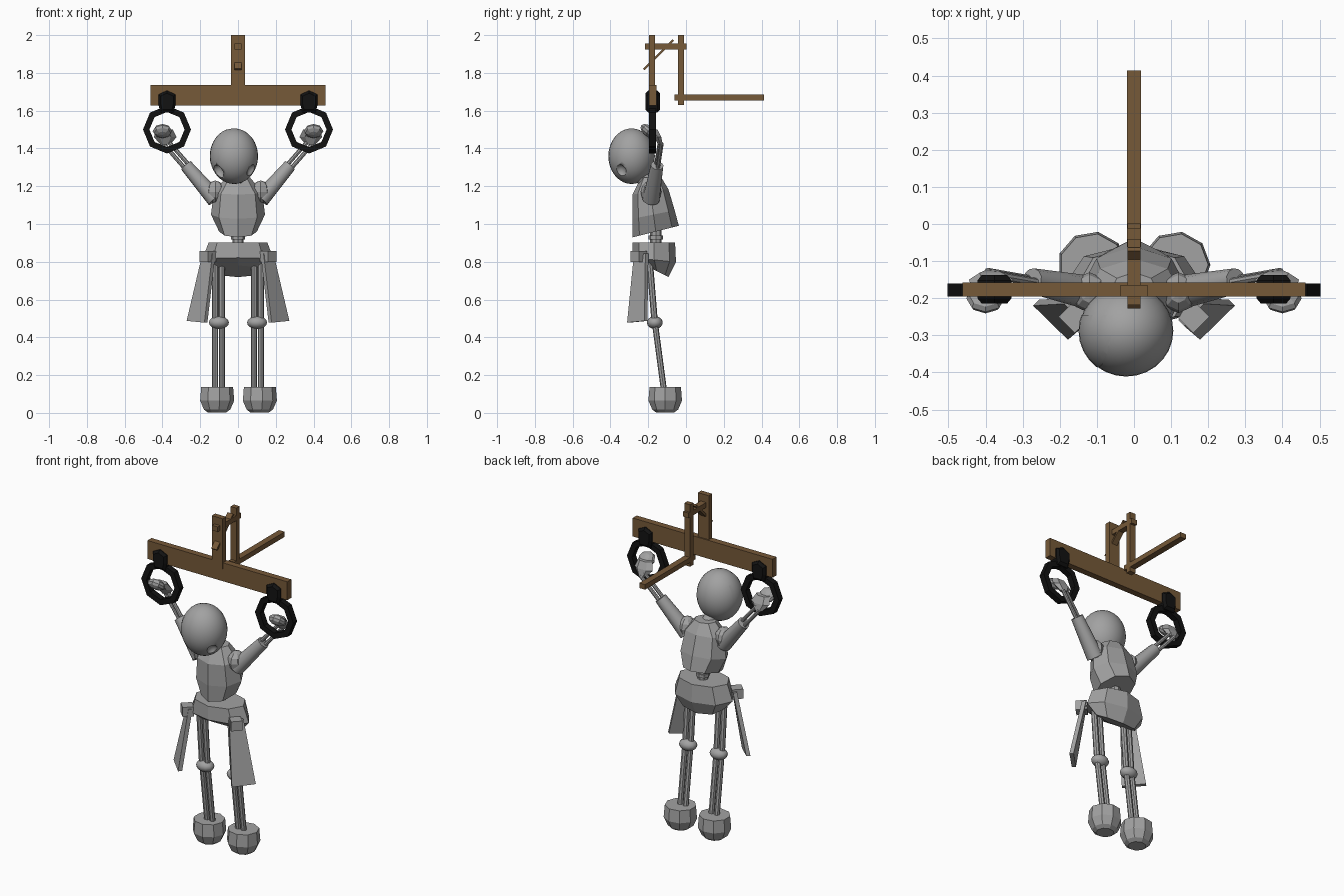
import bpy, bmesh, math
from mathutils import Vector, Matrix

cube = bpy.data.objects.get("Cube")
if cube:
    bpy.data.objects.remove(cube)


def material(name, color):
    m = bpy.data.materials.new(name)
    m.use_nodes = True
    m.diffuse_color = (*color, 1)
    m.node_tree.nodes["Principled BSDF"].inputs["Base Color"].default_value = (*color, 1)
    return m


GREY = material("plain grey", (0.36, 0.36, 0.36))
WOOD = material("brown wood", (0.18, 0.10, 0.04))
BLACK = material("black iron", (0.006, 0.006, 0.006))


def finish(name, bm, mat, smooth=False):
    bmesh.ops.recalc_face_normals(bm, faces=bm.faces)
    mesh = bpy.data.meshes.new(name)
    bm.to_mesh(mesh)
    bm.free()
    ob = bpy.data.objects.new(name, mesh)
    bpy.context.collection.objects.link(ob)
    mesh.materials.append(mat)
    if smooth:
        bpy.ops.object.select_all(action='DESELECT')
        bpy.context.view_layer.objects.active = ob
        ob.select_set(True)
        bpy.ops.object.shade_smooth_by_angle(angle=math.radians(40))
    return ob


def box(name, lo, hi, mat):
    lo, hi = Vector(lo), Vector(hi)
    bm = bmesh.new()
    bmesh.ops.create_cube(bm, size=1, matrix=Matrix.Translation((lo + hi) / 2)
                          @ Matrix.Diagonal((*(hi - lo), 1)))
    return finish(name, bm, mat)


def rod(name, a, b, r1, r2=None, sides=10, mat=GREY, smooth=True):
    a, b = Vector(a), Vector(b)
    d = b - a
    m = Matrix.Translation((a + b) / 2) @ d.to_track_quat('Z', 'Y').to_matrix().to_4x4()
    bm = bmesh.new()
    bmesh.ops.create_cone(bm, cap_ends=True, segments=sides, radius1=r1,
                          radius2=r2 or r1, depth=d.length, matrix=m)
    return finish(name, bm, mat, smooth)


def ball(name, c, size, u=16, v=10, tilt=0, smooth=True):
    m = Matrix.Translation(c) @ Matrix.Rotation(tilt, 4, 'X') @ Matrix.Diagonal((*size, 1))
    bm = bmesh.new()
    bmesh.ops.create_uvsphere(bm, u_segments=u, v_segments=v, radius=1, matrix=m)
    return finish(name, bm, GREY, smooth)


def loft(name, rings, mat=GREY, smooth=False):
    bm = bmesh.new()
    loops = [[bm.verts.new(p) for p in ring] for ring in rings]
    n = len(loops[0])
    for p, q in zip(loops, loops[1:]):
        for i in range(n):
            bm.faces.new((p[i], p[(i + 1) % n], q[(i + 1) % n], q[i]))
    bm.faces.new(loops[0][::-1])
    bm.faces.new(loops[-1])
    return finish(name, bm, mat, smooth)


def ring(x, y, z, rx, ry, slope=0, n=8):
    pts = []
    for i in range(n):
        a = math.tau * i / n
        dy = ry * math.sin(a)
        pts.append((x + rx * math.cos(a), y + dy, z + slope * dy))
    return pts


# Wooden control frame
box("crossbar", (-.462, -.195, 1.627), (.462, -.157, 1.737), WOOD)
box("front_post", (-.036, -.196, 1.70), (.036, -.164, 2), WOOD)
box("rear_post", (-.019, -.042, 1.63), (.019, -.011, 2), WOOD)
box("top_link", (-.018, -.218, 1.925), (.018, .002, 1.955), WOOD)
box("handle", (-.019, -.062, 1.655), (.019, .414, 1.685), WOOD)
brace = box("diagonal_brace", (-.018, -.11, -.006), (.018, .11, .006), WOOD)
brace.location = (0, -.146, 1.896)
brace.rotation_euler.x = math.radians(45)

# Head with hollow sockets and a raised side panel
HEAD = Vector((-.021, -.288, 1.359))
SIZE = Vector((.127, .123, .147))
head = ball("head", HEAD, SIZE, 28, 18)
for x in (-.105, .08):
    cutter = ball("socket_cutter", (x, -.35, 1.275), (.034, .034, .04))
    cutter.hide_render = True
    cutter.hide_viewport = True
    cut = head.modifiers.new("socket", 'BOOLEAN')
    cut.object = cutter
    cut.solver = 'EXACT'
bm = bmesh.new()
bmesh.ops.create_uvsphere(bm, u_segments=28, v_segments=18, radius=1.012)
for co, no in (((-.55, 0, 0), (-1, .1, .25)), ((0, 0, -.25), (0, .2, 1)), ((0, .35, 0), (0, -1, 0))):
    bmesh.ops.bisect_plane(bm, geom=bm.verts[:] + bm.edges[:] + bm.faces[:],
                           plane_co=co, plane_no=no, clear_inner=True)
bmesh.ops.transform(bm, verts=bm.verts, matrix=Matrix.Translation(HEAD) @ Matrix.Diagonal((*SIZE, 1)))
finish("head_side_panel", bm, GREY, True)

# Trunk
rod("neck", (0, -.19, 1.2), (-.01, -.25, 1.27), .04)
loft("torso", [ring(0, -.16, .96, .10, .122, .25), ring(0, -.172, 1.05, .143, .112, .2),
               ring(0, -.188, 1.17, .128, .095, .15), ring(0, -.185, 1.245, .065, .055)])
rod("spine", (0, -.16, .87), (0, -.16, .99), .03, sides=8)
rod("spine_disc", (0, -.16, .918), (0, -.16, .938), .038, sides=8)
loft("pelvis", [ring(0, -.155, .75, .135, .062, -.5), ring(0, -.168, .81, .19, .115, -.1),
                ring(0, -.17, .903, .155, .112)])

for side, s in (("right", -1), ("left", 1)):
    # Hanging ring and its clamp on the crossbar
    bm = bmesh.new()
    bmesh.ops.create_cone(bm, segments=8, radius1=.127, radius2=.127, depth=.036, cap_ends=True)
    caps = [f for f in bm.faces if len(f.verts) == 8]
    bmesh.ops.inset_region(bm, faces=caps[:1], thickness=.034)
    bmesh.ops.inset_region(bm, faces=caps[1:], thickness=.034)
    inner = [sorted(f.verts, key=lambda v: math.atan2(v.co.y, v.co.x)) for f in caps]
    bmesh.ops.delete(bm, geom=caps, context='FACES_ONLY')
    for i in range(8):
        j = (i + 1) % 8
        bm.faces.new((inner[0][i], inner[0][j], inner[1][j], inner[1][i]))
    bmesh.ops.transform(bm, verts=bm.verts, matrix=Matrix.Translation((s * .376, -.178, 1.5))
                        @ Matrix.Rotation(math.pi / 2, 4, 'X'))
    finish(side + "_ring", bm, BLACK)
    clamp = [(-.035, 1.59), (.035, 1.59), (.046, 1.635), (.046, 1.685), (0, 1.707), (-.046, 1.685), (-.046, 1.635)]
    loft(side + "_clamp", [[(s * .376 + x * k, y, 1.65 + (z - 1.65) * k) for x, z in clamp]
                           for y, k in ((-.214, .75), (-.2, 1), (-.152, 1), (-.138, .75))], BLACK)

    # Arm, raised through the ring
    ball(side + "_shoulder", (s * .12, -.185, 1.17), (.05, .055, .06), 8, 6, smooth=False)
    rod(side + "_upper_arm", (s * .12, -.185, 1.13), (s * .275, -.153, 1.31), .046, .034, 12)
    for k in (-1, 1):
        off = Vector((s * .010 * k, .004 * k, -.010 * k))
        rod(side + "_forearm_rod", Vector((s * .25, -.157, 1.28)) + off,
            Vector((s * .385, -.133, 1.435)) + off, .011, sides=8)
    loft(side + "_palm", [ring(s * .385, -.135, 1.42, .025, .014, n=6),
                          ring(s * .385, -.15, 1.46, .06, .022, n=6),
                          ring(s * .39, -.175, 1.50, .045, .028, n=6)])
    ball(side + "_fingers", (s * .40, -.2, 1.492), (.052, .048, .028), 8, 6, -.7, False)

    # Leg made of paired rods
    for k in (-1, 1):
        x = s * .103 + k * .018
        rod(side + "_thigh_rod", (x, -.192, .80), (x, -.165, .47), .017, sides=8)
        rod(side + "_shin_rod", (x, -.165, .48), (x, -.117, .12), .016, sides=8)
    ball(side + "_knee", (s * .101, -.165, .478), (.053, .042, .034), 12, 8)

    # Rounded boot
    loft(side + "_boot", [ring(s * .113, -.11, z, r, r * .97, n=9)
                          for z, r in ((.002, .05), (.018, .072), (.065, .093), (.137, .087))])

    # Hip loop and flared flap, turned diagonally outward
    rod(side + "_hip_loop", (s * .16, -.25, .80), (s * .16, -.25, .857), .044, sides=4, smooth=False)
    top = [(s * .188, -.215, .845), (s * .135, -.275, .845)]
    low = [(s * .272, -.22, .487), (s * .178, -.312, .478)]
    shift = Vector((-s * .016, .016, 0))
    loft(side + "_flap", [[*map(Vector, low), Vector(low[1]) + shift, Vector(low[0]) + shift],
                          [*map(Vector, top), Vector(top[1]) + shift, Vector(top[0]) + shift]])
